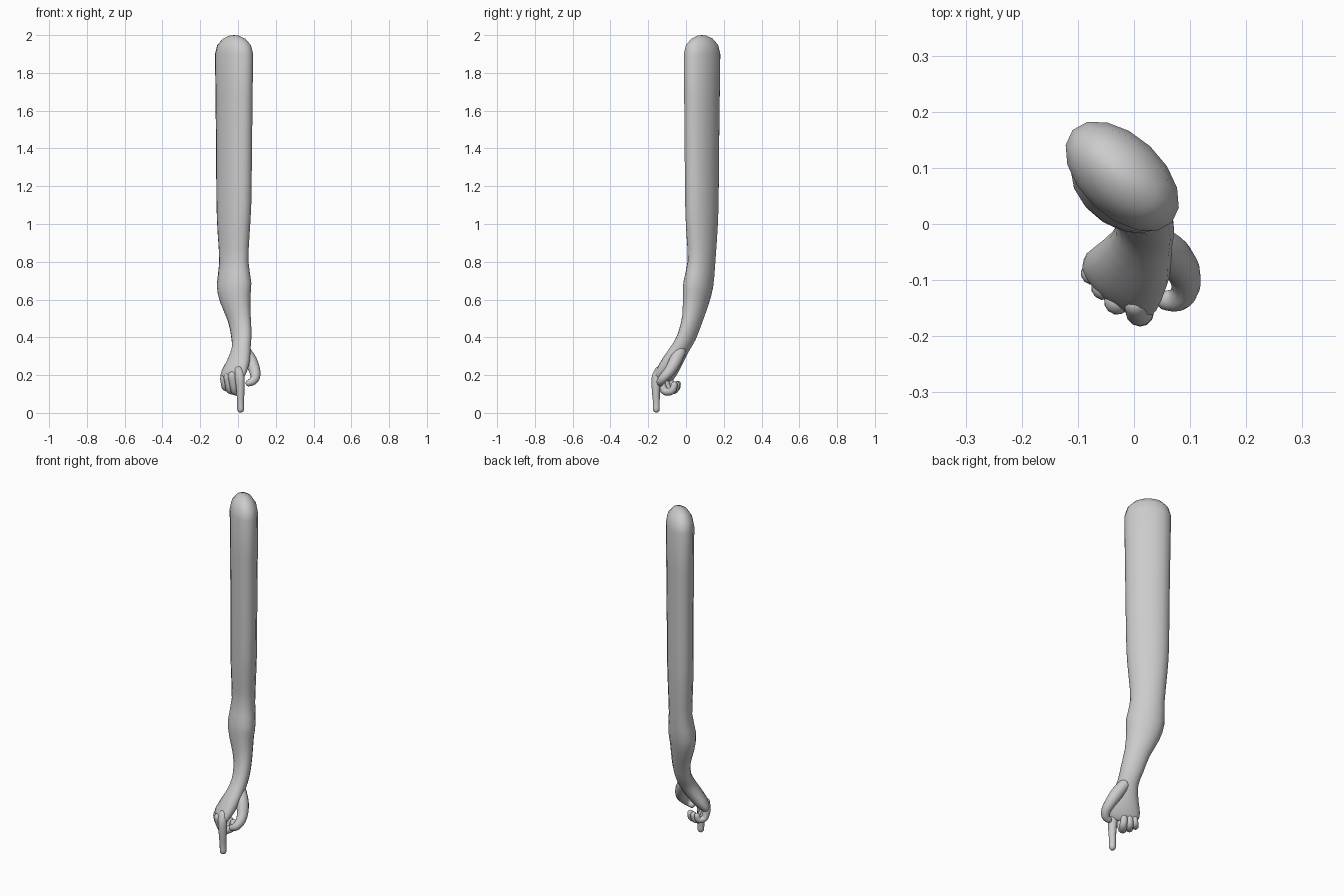
import bpy, bmesh, math
from mathutils import Vector

if "Cube" in bpy.data.objects:
    bpy.data.objects.remove(bpy.data.objects["Cube"])


def spline(rows, steps):
    """Catmull-Rom interpolation of section rows."""
    out = []
    n = len(rows)
    for i in range(n - 1):
        p0, p1, p2, p3 = rows[max(i - 1, 0)], rows[i], rows[i + 1], rows[min(i + 2, n - 1)]
        for s in range(steps):
            t = s / steps
            out.append([0.5 * (2 * b + (c - a) * t + (2 * a - 5 * b + 4 * c - d) * t * t
                               + (3 * b - a - 3 * c + d) * t ** 3)
                        for a, b, c, d in zip(p0, p1, p2, p3)])
    out.append(list(rows[-1]))
    return out


def loft(name, rows, sides=14, steps=2, cap_start=None, cap_end=None):
    """Rows are x, y, z, half width, half depth, heading of the width axis."""
    rows = spline(rows, steps)
    pts = [Vector(r[:3]) for r in rows]
    frames = []
    for i, r in enumerate(rows):
        t = (pts[min(i + 1, len(pts) - 1)] - pts[max(i - 1, 0)]).normalized()
        h = math.radians(r[5])
        u = Vector((math.cos(h), math.sin(h), 0))
        u = (u - t * u.dot(t)).normalized()
        frames.append((pts[i], t, u, t.cross(u), r[3], r[4]))

    # domed ends
    def dome(frame, depth, sign):
        c, t, u, v, a, b = frame
        return [(c + t * sign * depth * math.sin(k), t, u, v, a * math.cos(k), b * math.cos(k))
                for k in (math.radians(28), math.radians(54), math.radians(76))]

    d0, d1 = cap_start or rows[0][4], cap_end or rows[-1][4]
    tips = (frames[0][0] - frames[0][1] * d0, frames[-1][0] + frames[-1][1] * d1)
    frames = dome(frames[0], d0, -1)[::-1] + frames + dome(frames[-1], d1, 1)

    bm = bmesh.new()
    rings = []
    for c, t, u, v, a, b in frames:
        rings.append([bm.verts.new(c + u * a * math.cos(k) + v * b * math.sin(k))
                      for k in (2 * math.pi * j / sides for j in range(sides))])
    for r0, r1 in zip(rings, rings[1:]):
        for j in range(sides):
            k = (j + 1) % sides
            bm.faces.new((r0[j], r0[k], r1[k], r1[j]))
    for tip, ring in zip(tips, (rings[0], rings[-1])):
        p = bm.verts.new(tip)
        for j in range(sides):
            bm.faces.new((p, ring[j], ring[(j + 1) % sides]))
    bmesh.ops.recalc_face_normals(bm, faces=bm.faces)
    me = bpy.data.meshes.new(name)
    bm.to_mesh(me)
    bm.free()
    for f in me.polygons:
        f.use_smooth = True
    ob = bpy.data.objects.new(name, me)
    bpy.context.collection.objects.link(ob)
    return ob


def digit(name, heading, *joints):
    """Round finger through joints given as x, y, z, radius."""
    loft(name, [(x, y, z, r, r, heading) for x, y, z, r in joints], sides=12, steps=3)


# upper arm, elbow, forearm, wrist and palm
loft("arm_and_palm", [
    (-0.021, 0.085, 1.90, 0.121, 0.073, -43),
    (-0.021, 0.084, 1.40, 0.114, 0.069, -43),
    (-0.022, 0.084, 1.10, 0.110, 0.068, -43),
    (-0.023, 0.084, 0.95, 0.100, 0.065, -43),
    (-0.022, 0.082, 0.80, 0.089, 0.060, -41),
    (-0.021, 0.065, 0.68, 0.100, 0.069, -34),
    (-0.014, 0.053, 0.60, 0.088, 0.062, -34),
    (0.007, 0.034, 0.50, 0.067, 0.049, -36),
    (0.018, 0.006, 0.41, 0.060, 0.043, -40),
    (0.017, -0.028, 0.345, 0.055, 0.042, -42),
    (0.002, -0.070, 0.275, 0.070, 0.043, -41),
    (-0.022, -0.103, 0.215, 0.080, 0.038, -40),
    (-0.031, -0.116, 0.190, 0.076, 0.030, -40),
], sides=16, cap_start=0.10, cap_end=0.02)

# pointing finger
digit("index_finger", 0,
      (0.004, -0.143, 0.225, 0.022), (0.010, -0.157, 0.185, 0.025),
      (0.013, -0.159, 0.110, 0.021), (0.013, -0.157, 0.060, 0.018),
      (0.014, -0.157, 0.019, 0.018))

# curled fingers
digit("middle_finger", -43,
      (-0.030, -0.138, 0.195, 0.024), (-0.022, -0.128, 0.145, 0.022),
      (-0.014, -0.108, 0.113, 0.021), (0.010, -0.073, 0.118, 0.020),
      (0.014, -0.062, 0.148, 0.018))
digit("ring_finger", -43,
      (-0.054, -0.113, 0.188, 0.023), (-0.048, -0.105, 0.148, 0.021),
      (-0.042, -0.088, 0.120, 0.020), (-0.020, -0.058, 0.122, 0.019),
      (-0.014, -0.050, 0.150, 0.017))
digit("little_finger", -43,
      (-0.074, -0.088, 0.182, 0.021), (-0.071, -0.082, 0.155, 0.020),
      (-0.067, -0.070, 0.134, 0.018), (-0.048, -0.048, 0.132, 0.017),
      (-0.042, -0.042, 0.155, 0.015))

# thumb wrapping forward beside the pointing finger
digit("thumb", -45,
      (0.040, -0.030, 0.325, 0.030), (0.068, -0.056, 0.275, 0.034),
      (0.088, -0.084, 0.225, 0.030), (0.092, -0.115, 0.190, 0.025),
      (0.078, -0.134, 0.168, 0.022), (0.058, -0.136, 0.158, 0.018))
